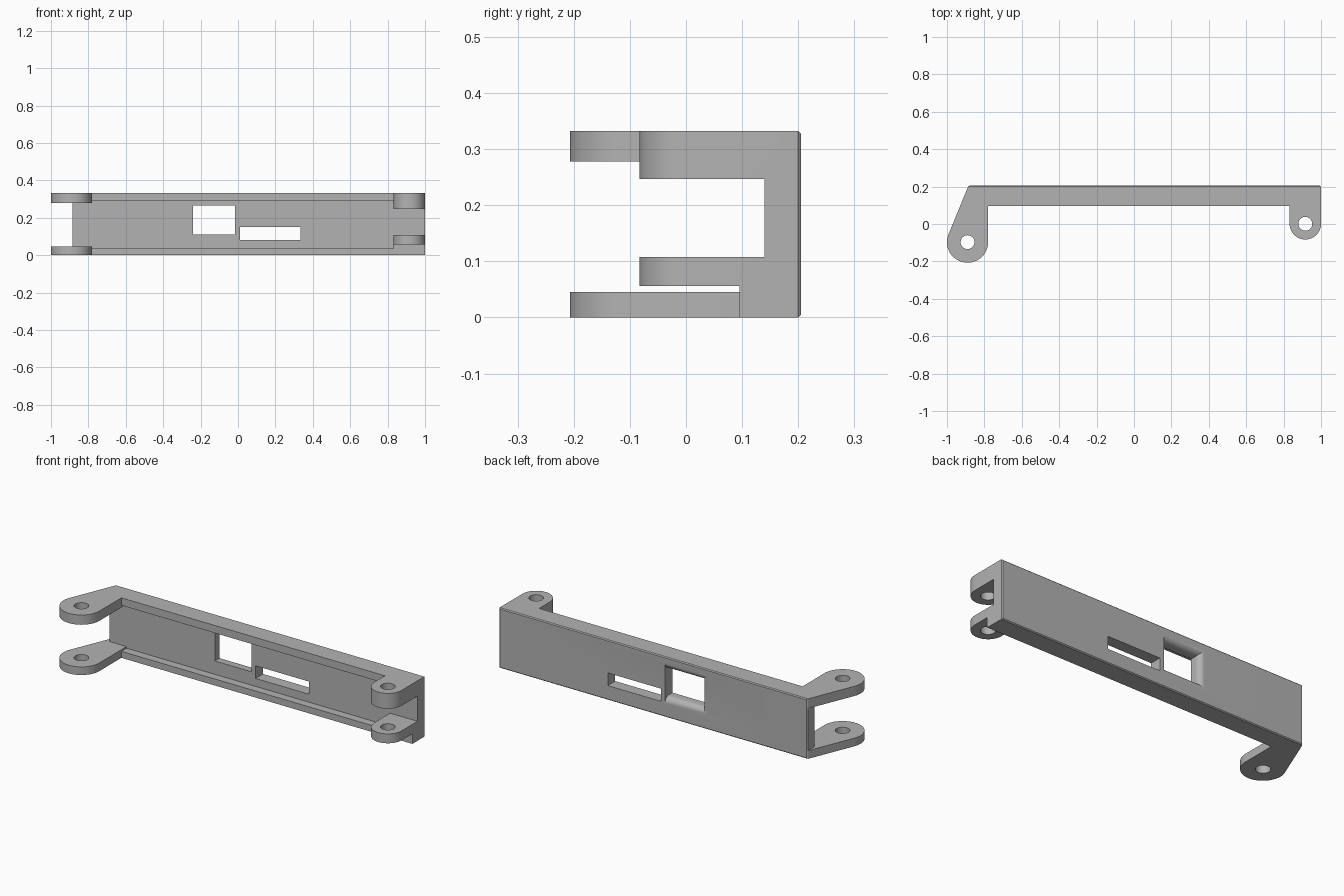
import bpy, bmesh
from math import sin, cos, pi, acos, atan2, radians

cube = bpy.data.objects.get("Cube")
if cube:
    bpy.data.objects.remove(cube)

grey = bpy.data.materials.new("plain grey")
grey.use_nodes = True
grey.diffuse_color = (0.45, 0.45, 0.45, 1)
grey.node_tree.nodes["Principled BSDF"].inputs["Base Color"].default_value = grey.diffuse_color

BACK, FRONT, INNER, TOP = 0.205, 0.095, 0.14, 0.332
LEFT, RIGHT = -0.885, 1.0


def loft(name, rings):
    """Closed solid through rings with equal point counts."""
    bm = bmesh.new()
    loops = [[bm.verts.new(p) for p in ring] for ring in rings]
    n = len(loops[0])
    for a, b in zip(loops, loops[1:]):
        for i in range(n):
            bm.faces.new((a[i], a[(i + 1) % n], b[(i + 1) % n], b[i]))
    bm.faces.new(loops[0])
    bm.faces.new(loops[-1])
    bmesh.ops.recalc_face_normals(bm, faces=bm.faces)
    mesh = bpy.data.meshes.new(name)
    bm.to_mesh(mesh)
    bm.free()
    mesh.materials.append(grey)
    obj = bpy.data.objects.new(name, mesh)
    bpy.context.collection.objects.link(obj)
    return obj


def prism(name, outline, z0, z1):
    return loft(name, [[(x, y, z) for x, y in outline] for z in (z0, z1)])


def box(name, x0, x1, y0, y1, z0, z1):
    return prism(name, [(x0, y0), (x1, y0), (x1, y1), (x0, y1)], z0, z1)


def arc(cx, cy, r, a0, a1, n=32):
    return [(cx + r * cos(a0 + (a1 - a0) * i / n), cy + r * sin(a0 + (a1 - a0) * i / n))
            for i in range(n + 1)]


def combine(target, others, operation):
    bpy.context.view_layer.objects.active = target
    for other in others:
        mod = target.modifiers.new(operation, 'BOOLEAN')
        mod.operation, mod.solver, mod.object = operation, 'EXACT', other
        bpy.ops.object.modifier_apply(modifier=mod.name)
        bpy.data.objects.remove(other)


# Back plate with its rails and the block under the small lugs
bracket = box("channel_bracket", LEFT, RIGHT, INNER, BACK, 0, TOP)
parts = [box("lower_rail", LEFT, RIGHT, FRONT, BACK, 0, 0.036),
         box("upper_rail", LEFT, RIGHT, FRONT, BACK, 0.29, TOP),
         box("lug_block", 0.832, RIGHT, FRONT, BACK, 0, 0.108)]

# Large lugs: a slanted side runs tangent into the round end
bx, by, br = -0.89, -0.097, 0.11
dx, dy = LEFT - bx, BACK - by
tangent = atan2(dy, dx) + acos(br / (dx * dx + dy * dy) ** 0.5)
big = [(LEFT, BACK)] + arc(bx, by, br, tangent, 2 * pi) + [(bx + br, BACK)]
parts += [prism("large_lug", big, *z) for z in ((0, 0.045), (0.278, TOP))]

# Small lugs: straight sides and a half-round end
sx, sy, sr = 0.916, 0.001, 0.084
small = [(sx - sr, BACK)] + arc(sx, sy, sr, pi, 2 * pi) + [(RIGHT, BACK)]
parts += [prism("small_lug", small, *z) for z in ((0.056, 0.108), (0.247, TOP))]
combine(bracket, parts, 'UNION')

# Fine chamfer around the back face
bm = bmesh.new()
bm.from_mesh(bracket.data)
bmesh.ops.remove_doubles(bm, verts=bm.verts, dist=0.0001)
bmesh.ops.dissolve_limit(bm, angle_limit=radians(0.5), verts=bm.verts, edges=bm.edges)
rim = [e for e in bm.edges if all(v.co.y > BACK - 0.0005 for v in e.verts)
       and len(e.link_faces) == 2 and e.calc_face_angle() > 0.5]
bmesh.ops.bevel(bm, geom=rim, offset=0.005, segments=1, affect='EDGES')
bm.to_mesh(bracket.data)
bm.free()

# Pin holes and the slot
cutters = [prism("pin_hole", arc(x, y, 0.037, 0, 2 * pi * 31 / 32, 31), -0.1, 0.5)
           for x, y in ((bx, by), (sx, sy))]
cutters.append(box("slot", 0.01, 0.335, 0, 0.4, 0.08, 0.15))


# Window whose top, bottom and one side round out towards the back
def window_ring(y, grow):
    x0, x1, z0, z1 = -0.24 - grow, -0.015, 0.11 - grow, 0.265 + grow
    return [(x0, y, z0), (x1, y, z0), (x1, y, z1), (x0, y, z1)]


fr = 0.033
rings = [window_ring(0, 0)]
for i in range(11):
    t = pi / 2 * (1 - i / 10)
    rings.append(window_ring(BACK - fr * (1 - cos(t)), fr * (1 - sin(t))))
rings.append(window_ring(0.4, fr))
cutters.append(loft("window", rings))
combine(bracket, cutters, 'DIFFERENCE')

bpy.ops.object.select_all(action='DESELECT')
bracket.select_set(True)
bpy.context.view_layer.objects.active = bracket
bpy.ops.object.shade_smooth_by_angle(angle=radians(30))
